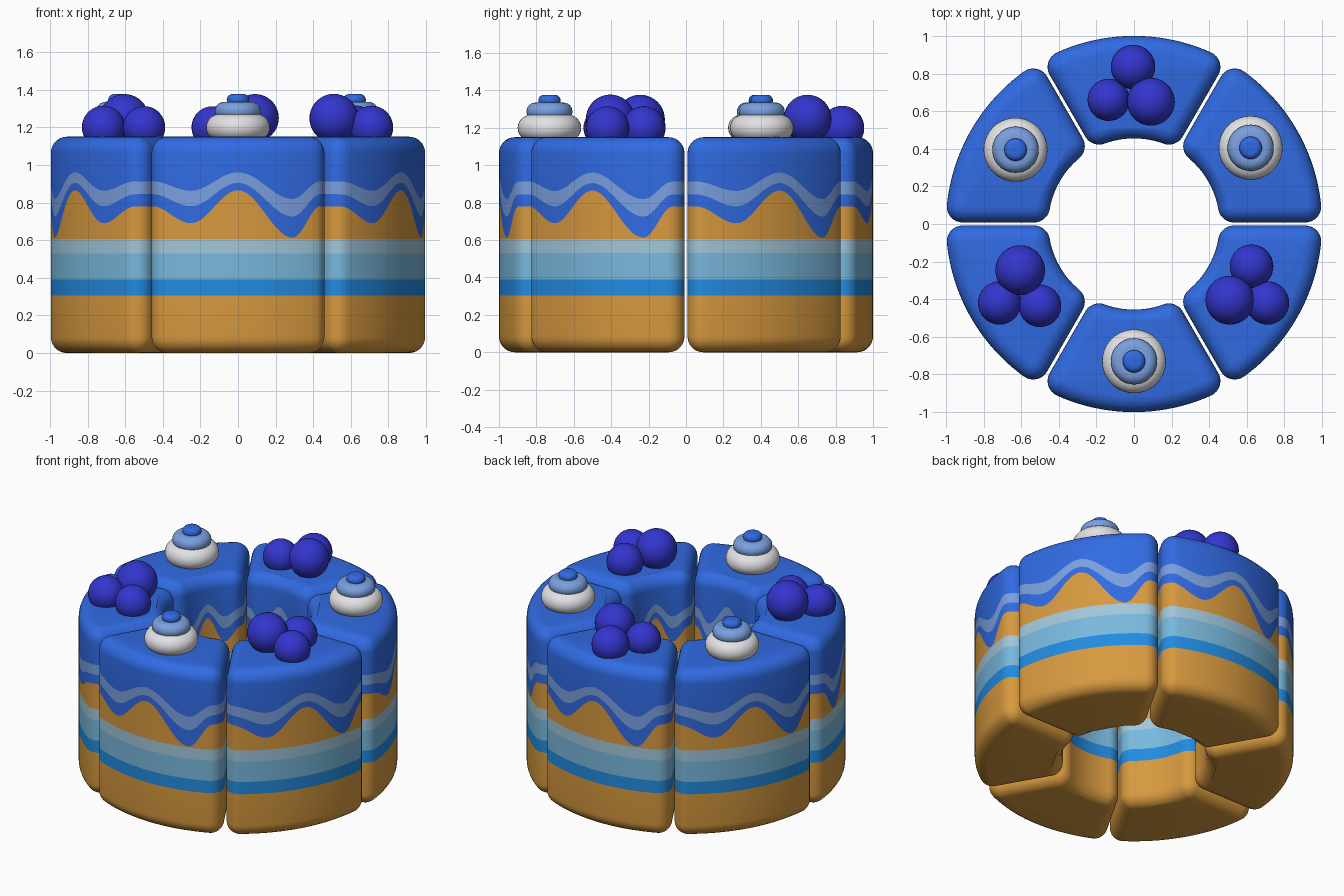
import bpy, bmesh
from math import sin, cos, pi, radians, degrees, asin, atan2, hypot

cube = bpy.data.objects.get("Cube")
if cube:
    bpy.data.objects.remove(cube, do_unlink=True)


def material(name, r, g, b):
    mat = bpy.data.materials.new(name)
    mat.use_nodes = True
    mat.diffuse_color = (r, g, b, 1)
    mat.node_tree.nodes["Principled BSDF"].inputs["Base Color"].default_value = (r, g, b, 1)
    return mat


sponge = material("golden sponge", .68, .32, .05)
bright = material("bright blue filling", .016, .26, .75)
light = material("light blue filling", .19, .48, .72)
pale = material("pale blue filling", .36, .57, .70)
icing = material("royal blue icing", .03, .145, .76)
stripe = material("soft blue cream", .195, .35, .74)
berry = material("dark blue berry", .033, .036, .62)
cream = material("white cream", .76, .76, .78)
SLICE_MATS = [sponge, bright, light, pale, icing, stripe]

# Slice dimensions
OUTER, INNER, HEIGHT, ROUND, GAP = 1.0, .455, 1.15, .085, .008
HALF = radians(30)
# Drip edge: angle from slice centre in degrees, height
DRIPS = [(-27, .78), (-14.5, .69), (0, .865), (16.9, .613), (26, .78)]


def drip(angle):
    a = degrees(angle)
    for (a0, z0), (a1, z1) in zip(DRIPS, DRIPS[1:]):
        if a0 <= a <= a1:
            return z0 + (z1 - z0) * (1 - cos(pi * (a - a0) / (a1 - a0))) / 2
    return DRIPS[0][1]


def finish(bm, name, mats):
    bmesh.ops.recalc_face_normals(bm, faces=bm.faces)
    mesh = bpy.data.meshes.new(name)
    for f in bm.faces:
        f.smooth = True
    bm.to_mesh(mesh)
    bm.free()
    for m in mats:
        mesh.materials.append(m)
    obj = bpy.data.objects.new(name, mesh)
    bpy.context.collection.objects.link(obj)
    return obj


def slice_outline():
    """Core points with outward directions around a rounded ring sector."""
    big, small = OUTER - ROUND, INNER + ROUND
    ao = HALF - asin((GAP + ROUND) / big)
    ai = HALF - asin((GAP + ROUND) / small)
    side = HALF + pi / 2
    # core radius, core angle range, direction range, steps
    arcs = [(big, -ao, ao, -ao, ao, 56),
            (big, ao, ao, ao, side, 8),
            (small, ai, ai, side, pi + ai, 8),
            (small, ai, -ai, pi + ai, pi - ai, 36),
            (small, -ai, -ai, pi - ai, 2 * pi - side, 8),
            (big, -ao, -ao, 2 * pi - side, 2 * pi - ao, 8)]
    # the third and fifth corner sweeps turn convexly towards the hole
    points = []
    for rad, c0, c1, n0, n1, steps in arcs:
        for i in range(steps + 1):
            t = i / steps
            c, n = c0 + (c1 - c0) * t, n0 + (n1 - n0) * t
            p = (rad * cos(c), rad * sin(c), cos(n), sin(n))
            if not points or hypot(p[0] + ROUND * p[2] - points[-1][0] - ROUND * points[-1][2],
                                   p[1] + ROUND * p[3] - points[-1][1] - ROUND * points[-1][3]) > 1e-4:
                points.append(p)
    return points[:-1]


def make_slice(name, turn, flip):
    bm = bmesh.new()
    steps = 7
    curve = [pi / 2 * i / steps for i in range(steps + 1)]
    columns = []
    for cx, cy, nx, ny in slice_outline():
        d = drip(flip * atan2(cy + ROUND * ny, cx + ROUND * nx))
        low, high = .72 + (d - .605) * .71, .815 + (d - .605) * .56
        rows = [(ROUND * sin(a), ROUND - ROUND * cos(a)) for a in curve]
        rows += [(ROUND, z) for z in (.305, .39, .53, .607, d, low, high)]
        rows += [(ROUND * cos(a), HEIGHT - ROUND + ROUND * sin(a)) for a in curve]
        columns.append([bm.verts.new((cx + nx * o, cy + ny * o, z)) for o, z in rows])
    # material of each horizontal band, bottom to top
    bands = [0] * (steps + 1) + [1, 2, 3, 0, 4, 5] + [4] * (steps + 1)
    for a, b in zip(columns, columns[1:] + columns[:1]):
        for i, m in enumerate(bands):
            bm.faces.new((a[i], b[i], b[i + 1], a[i + 1])).material_index = m
    bm.faces.new([c[0] for c in columns])
    bm.faces.new([c[-1] for c in columns]).material_index = 4
    finish(bm, name, SLICE_MATS).rotation_euler.z = turn


def make_cream(name, x, y):
    """Three stacked discs with round rims, turned on a vertical axis."""
    bm = bmesh.new()
    tiers = [(.17, 1.13, 1.27), (.123, 1.24, 1.335), (.06, 1.315, 1.377)]
    segs, rim = 40, 12
    for index, (radius, z0, z1) in enumerate(tiers):
        h = (z1 - z0) / 2
        rings = []
        for i in range(rim + 1):
            a = -pi / 2 + pi * i / rim
            r = radius - h + h * cos(a)
            rings.append([bm.verts.new((r * cos(2 * pi * k / segs), r * sin(2 * pi * k / segs),
                                        z0 + h + h * sin(a))) for k in range(segs)])
        faces = [bm.faces.new(rings[0]), bm.faces.new(rings[-1])]
        for a, b in zip(rings, rings[1:]):
            for k in range(segs):
                n = (k + 1) % segs
                faces.append(bm.faces.new((a[k], a[n], b[n], b[k])))
        for f in faces:
            f.material_index = index
    finish(bm, name, [cream, stripe, icing]).location = (x, y, 0)


def make_berry(name, x, y, z, radius):
    bm = bmesh.new()
    bmesh.ops.create_uvsphere(bm, u_segments=32, v_segments=20, radius=radius)
    finish(bm, name, [berry]).location = (x, y, z)


# Ring of six slices
for name, angle, flip in [("front", -90, 1), ("front_left", -30, 1), ("back_left", 30, 1),
                          ("back", 90, 1), ("back_right", 150, 1), ("front_right", 210, -1)]:
    make_slice(name + "_slice", radians(angle), flip)

# Cream swirls on alternate slices
for name, x, y in [("front", 0, -.73), ("back_left", .62, .405), ("back_right", -.63, .395)]:
    make_cream(name + "_cream_swirl", x, y)

# Berry clusters on the other slices
clusters = {
    "back": [(-.005, .835, 1.2, .118), (-.135, .66, 1.2, .112), (.09, .65, 1.25, .127)],
    "front_left": [(.625, -.225, 1.2, .116), (.51, -.405, 1.248, .13), (.71, -.42, 1.2, .115)],
    "front_right": [(-.605, -.245, 1.245, .132), (-.715, -.42, 1.2, .115), (-.5, -.435, 1.2, .113)],
}
for name, berries in clusters.items():
    for i, spec in enumerate(berries):
        make_berry(f"{name}_berry_{i + 1}", *spec)
